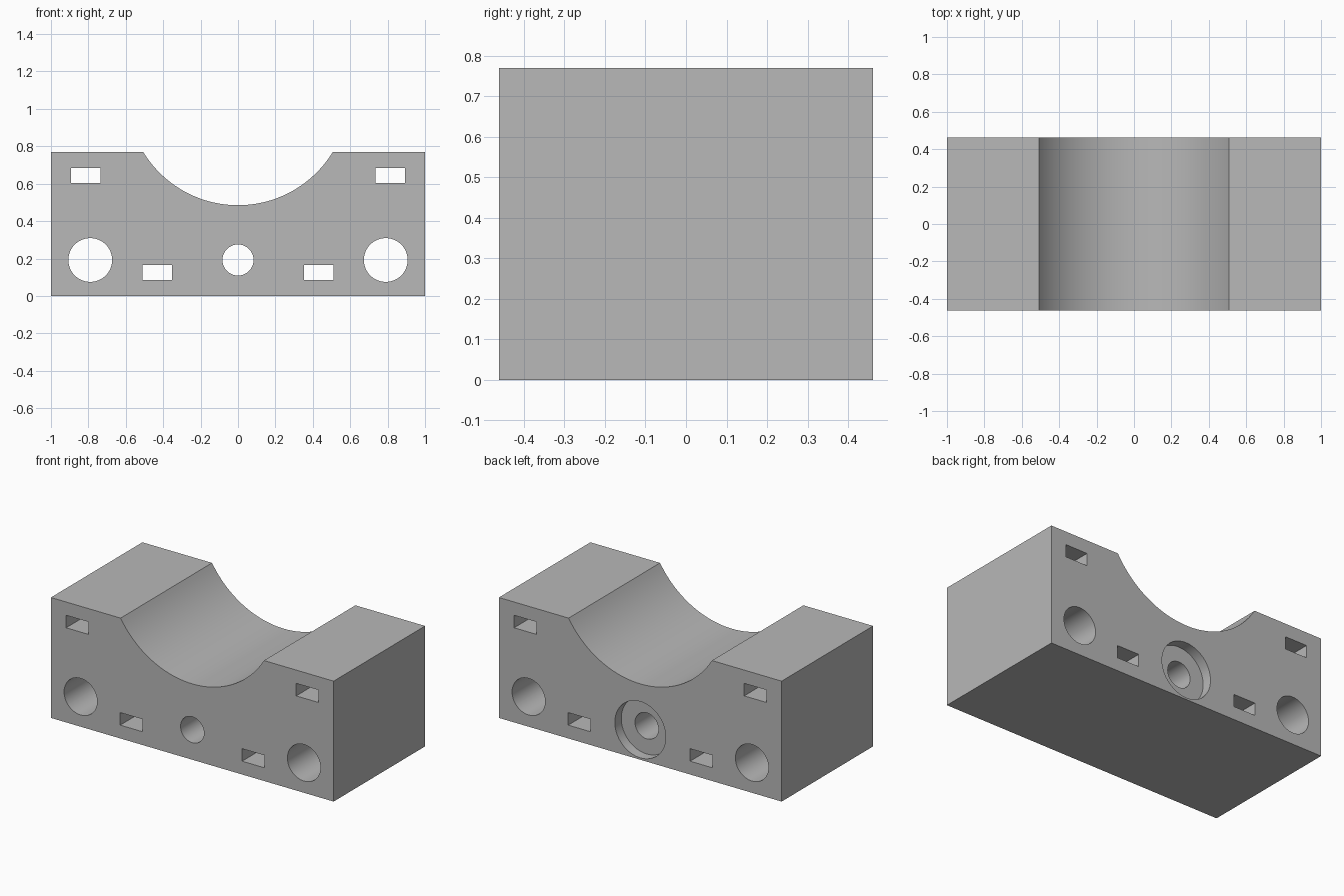
import bpy
import bmesh
import math
from mathutils import Matrix

HALF_LENGTH, HALF_DEPTH, HEIGHT = 1.0, 0.462, 0.77
CRADLE_HALF, CRADLE_LOW = 0.507, 0.485
HOLE_Z = 0.192

cube = bpy.data.objects.get("Cube")
if cube:
    bpy.data.objects.remove(cube, do_unlink=True)

grey = bpy.data.materials.new("plain grey")
grey.use_nodes = True
colour = (0.48, 0.48, 0.48, 1)
grey.diffuse_color = colour
grey.node_tree.nodes["Principled BSDF"].inputs["Base Color"].default_value = colour


def make_object(name, bm):
    mesh = bpy.data.meshes.new(name)
    bmesh.ops.recalc_face_normals(bm, faces=bm.faces[:])
    bm.to_mesh(mesh)
    bm.free()
    mesh.materials.append(grey)
    obj = bpy.data.objects.new(name, mesh)
    bpy.context.collection.objects.link(obj)
    return obj


def round_cutter(x, radius, y=0, depth=2):
    bm = bmesh.new()
    place = Matrix.Translation((x, y, HOLE_Z)) @ Matrix.Rotation(math.pi / 2, 4, "X")
    bmesh.ops.create_cone(bm, cap_ends=True, segments=64, radius1=radius,
                          radius2=radius, depth=depth, matrix=place)
    return make_object("round_cutter", bm)


def slot_cutter(x, z, width=0.157, height=0.08):
    bm = bmesh.new()
    place = Matrix.Translation((x, 0, z)) @ Matrix.Diagonal((width, 2, height, 1))
    bmesh.ops.create_cube(bm, size=1, matrix=place)
    return make_object("slot_cutter", bm)


# Block: end profile with a circular cradle, extruded front to back
sag = HEIGHT - CRADLE_LOW
radius = (CRADLE_HALF ** 2 + sag ** 2) / (2 * sag)
sweep = math.asin(CRADLE_HALF / radius)
steps = 48
profile = [(-HALF_LENGTH, HEIGHT), (-HALF_LENGTH, 0), (HALF_LENGTH, 0), (HALF_LENGTH, HEIGHT)]
for i in range(steps + 1):
    a = sweep * (1 - 2 * i / steps)
    profile.append((radius * math.sin(a), CRADLE_LOW + radius * (1 - math.cos(a))))

bm = bmesh.new()
face = bm.faces.new([bm.verts.new((x, -HALF_DEPTH, z)) for x, z in profile])
extruded = bmesh.ops.extrude_face_region(bm, geom=[face])
moved = [v for v in extruded["geom"] if isinstance(v, bmesh.types.BMVert)]
bmesh.ops.translate(bm, verts=moved, vec=(0, 2 * HALF_DEPTH, 0))
block = make_object("cradle_block", bm)

# Through holes, slots, and the counterbore on the back
cutters = [round_cutter(0, 0.083), round_cutter(0, 0.18, HALF_DEPTH, 0.13)]
for side in (-1, 1):
    cutters += [round_cutter(side * 0.79, 0.117),
                slot_cutter(side * 0.814, 0.645),
                slot_cutter(side * 0.431, 0.125)]

bpy.ops.object.select_all(action="DESELECT")
block.select_set(True)
bpy.context.view_layer.objects.active = block
for cutter in cutters:
    cutter.hide_render = True
    mod = block.modifiers.new("cut", "BOOLEAN")
    mod.operation = "DIFFERENCE"
    mod.solver = "EXACT"
    mod.object = cutter
    bpy.ops.object.modifier_apply(modifier=mod.name)
    bpy.data.objects.remove(cutter, do_unlink=True)

bpy.ops.object.shade_smooth_by_angle(angle=math.radians(30))
